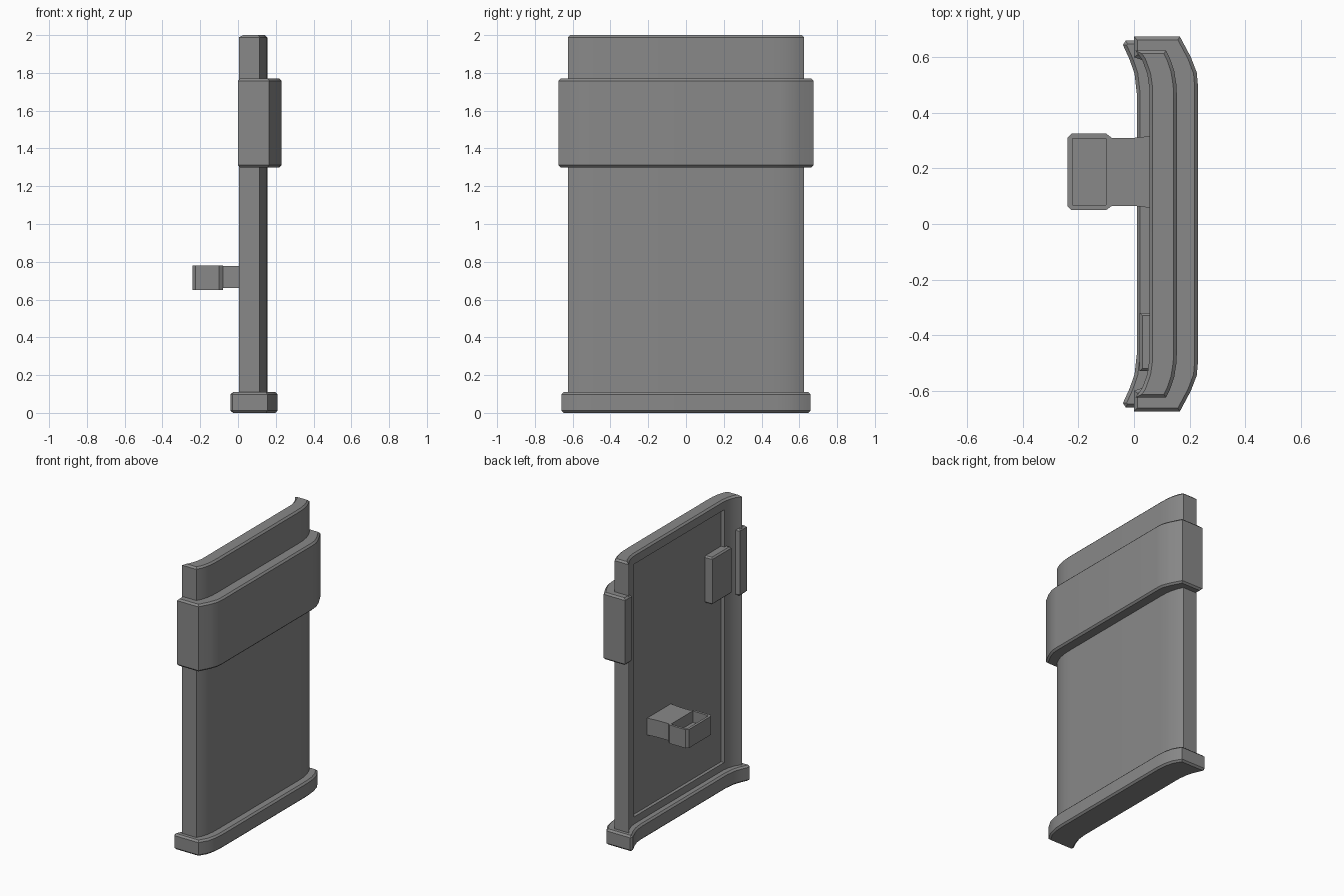
import bpy, bmesh

cube = bpy.data.objects.get("Cube")
if cube:
    bpy.data.objects.remove(cube, do_unlink=True)

grey = bpy.data.materials.new("plain_grey")
grey.use_nodes = True
GREY = (0.25, 0.25, 0.25, 1)
grey.diffuse_color = GREY
grey.node_tree.nodes["Principled BSDF"].inputs["Base Color"].default_value = GREY


def finish(bm, name):
    """Turn a bmesh into a shaded object."""
    bmesh.ops.recalc_face_normals(bm, faces=bm.faces)
    mesh = bpy.data.meshes.new(name)
    bm.to_mesh(mesh)
    bm.free()
    mesh.materials.append(grey)
    obj = bpy.data.objects.new(name, mesh)
    bpy.context.collection.objects.link(obj)
    return obj


def prism(name, outline, z0, z1, bevel):
    """Extrude an (x, y) outline upward and bevel its top and bottom rims."""
    bm = bmesh.new()
    face = bm.faces.new([bm.verts.new((x, y, z0)) for x, y in outline])
    new = bmesh.ops.extrude_face_region(bm, geom=[face])["geom"]
    top = [v for v in new if isinstance(v, bmesh.types.BMVert)]
    bmesh.ops.translate(bm, vec=(0, 0, z1 - z0), verts=top)
    rims = [e for e in bm.edges if abs(e.verts[0].co.z - e.verts[1].co.z) < 1e-5]
    if bevel:
        bmesh.ops.bevel(bm, geom=rims, offset=bevel, segments=1, affect='EDGES')
    return finish(bm, name)


def mirrored(outer, inner):
    """Close a half outline (from middle to end, y > 0) by mirroring it."""
    half = outer + inner[::-1]
    return half + [(x, -y) for x, y in half[::-1]]


def box(name, x0, x1, y0, y1, z0, z1, bevel=0):
    return prism(name, [(x0, y0), (x1, y0), (x1, y1), (x0, y1)], z0, z1, bevel)


def cut(obj, cutter):
    mod = obj.modifiers.new("recess", 'BOOLEAN')
    mod.operation, mod.object, mod.solver = 'DIFFERENCE', cutter, 'EXACT'
    cutter.hide_render = True
    cutter.hide_set(True)


# Curved main plate with a recessed inner panel
plate = prism("shield_plate", mirrored(
    [(.155, .44), (.153, .5), (.145, .55), (.132, .59), (.115, .625)],
    [(.055, .49), (.048, .54), (.03, .59), (.005, .625)]), .05, 2, .012)
cut(plate, box("panel_cutter", -.2, .078, -.5, .5, .16, 1.93))

# Raised band around the outside
band = prism("outer_band", mirrored(
    [(.23, .5), (.226, .545), (.205, .6), (.165, .675)],
    [(.11, .49), (.09, .54), (.06, .58), (.0, .6), (.0, .675)]), 1.3, 1.77, .012)

# Foot rail along the bottom edge
foot = prism("foot_rail", mirrored(
    [(.21, .48), (.205, .54), (.19, .6), (.155, .66)],
    [(.01, .47), (.002, .54), (-.015, .59), (-.04, .645), (-.03, .66)]), 0, .11, .012)

# Small mounting pad on the inside
pad = box("inner_pad", .02, .1, -.53, -.32, 1.34, 1.67, .01)

# Handle: flared neck and a hollow end block
neck = prism("handle_neck", [(-.1, .065), (.0, .065), (.09, .055), (.09, .32),
                             (.0, .31), (-.1, .31)], .66, .778, 0)
grip = prism("handle_block", [(-.24, .065), (-.225, .05), (-.1, .05), (-.08, .065),
                              (-.08, .31), (-.1, .325), (-.225, .325), (-.24, .31)],
             .65, .78, 0)
cut(grip, box("grip_cutter", -.222, -.1, .068, .308, .7, .9))

# Smooth the curves while keeping hard edges
for obj in (plate, band, foot, pad, neck, grip):
    bpy.ops.object.select_all(action='DESELECT')
    obj.select_set(True)
    bpy.context.view_layer.objects.active = obj
    bpy.ops.object.shade_smooth_by_angle(angle=.5)
